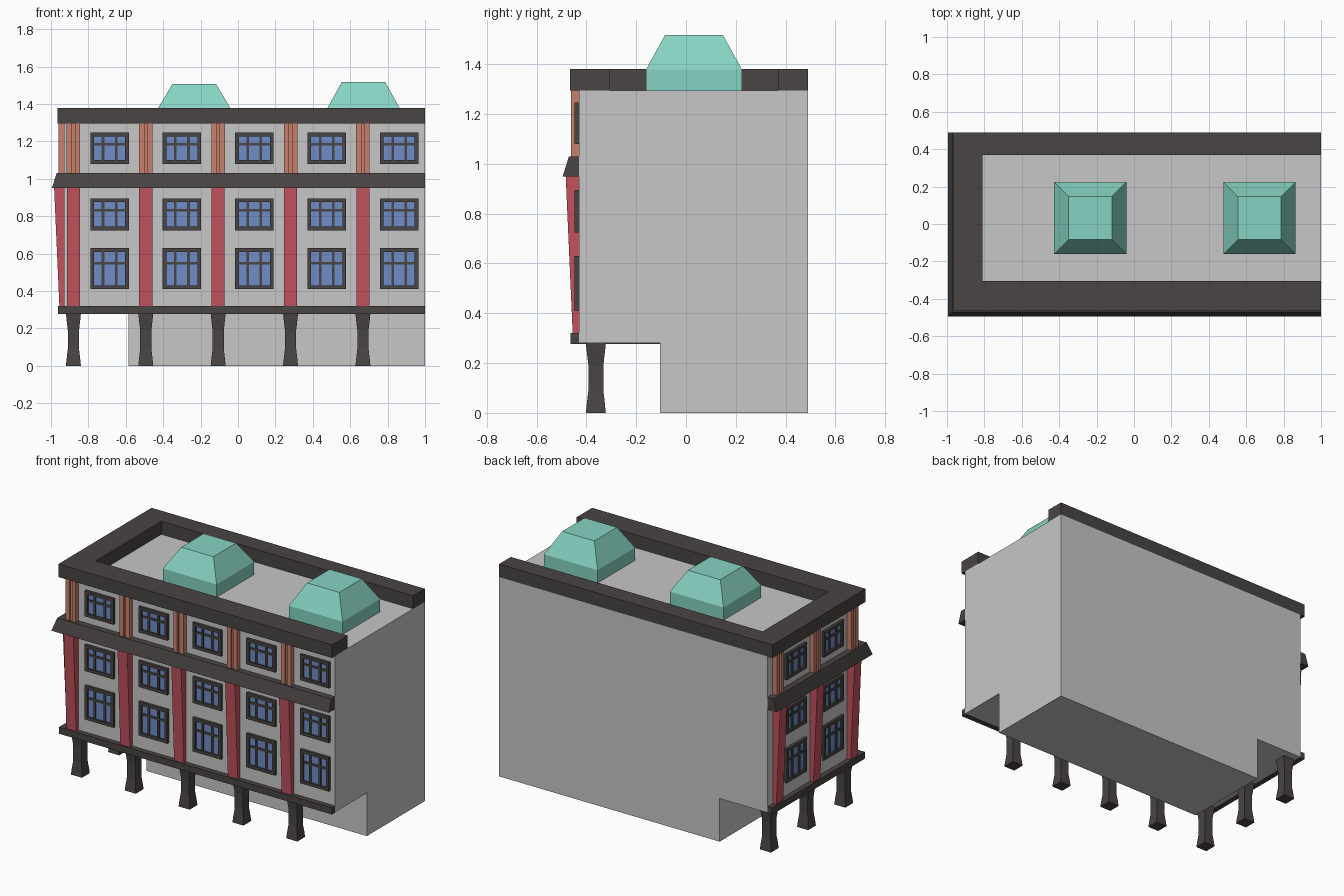
import bpy
import bmesh

if "Cube" in bpy.data.objects:
    bpy.data.objects.remove(bpy.data.objects["Cube"], do_unlink=True)


def material(name, rgb):
    m = bpy.data.materials.new(name)
    m.use_nodes = True
    m.diffuse_color = (*rgb, 1)
    m.node_tree.nodes["Principled BSDF"].inputs["Base Color"].default_value = (*rgb, 1)
    return m


GREY = material("grey_wall", (0.57, 0.57, 0.57))
DARK = material("dark_trim", (0.066, 0.058, 0.056))
RED = material("red_pilaster", (0.54, 0.085, 0.11))
ORANGE = material("orange_pilaster", (0.58, 0.22, 0.15))
BLUE = material("blue_glass", (0.16, 0.27, 0.57))
TEAL = material("teal_skylight", (0.24, 0.65, 0.54))

# Wall planes and main levels
LEFT, RIGHT, FRONT, BACK = -0.93, 1.0, -0.43, 0.49
FLOOR, ROOF = 0.28, 1.295


def loft(bm, rings):
    """Join closed rings of points with sides and cap both ends."""
    loops = [[bm.verts.new(p) for p in ring] for ring in rings]
    n = len(loops[0])
    for a, b in zip(loops, loops[1:]):
        for i in range(n):
            j = (i + 1) % n
            bm.faces.new((a[i], a[j], b[j], b[i]))
    bm.faces.new(loops[0][::-1])
    bm.faces.new(loops[-1])


def finish(name, bm, mat):
    bmesh.ops.recalc_face_normals(bm, faces=bm.faces)
    mesh = bpy.data.meshes.new(name)
    bm.to_mesh(mesh)
    bm.free()
    mesh.materials.append(mat)
    ob = bpy.data.objects.new(name, mesh)
    bpy.context.collection.objects.link(ob)
    return ob


def solid(name, rings, mat):
    bm = bmesh.new()
    loft(bm, rings)
    return finish(name, bm, mat)


def rect(x0, x1, y0, y1, z):
    return [(x0, y0, z), (x1, y0, z), (x1, y1, z), (x0, y1, z)]


def square(x, y, half, z):
    return rect(x - half, x + half, y - half, y + half, z)


# Facade frames: u runs along the wall, d is the distance out of it
def on_front(u, d, z):
    return (u, FRONT - d, z)


def on_side(u, d, z):
    return (LEFT - d, u, z)


def slab(bm, place, u0, u1, z0, z1, d0, d1=None):
    """Block on a facade; d0 and d1 are its depth at the bottom and the top."""
    d1 = d0 if d1 is None else d1
    rings = [[place(u, e, z) for u, e in ((u0, 0), (u0, d), (u1, d), (u1, 0))]
             for z, d in ((z0, d0), (z1, d1))]
    loft(bm, rings)


def cornice(name, profile):
    """Sweep a (depth, height) profile along the front and the side wall."""
    solid(name, [[(RIGHT, FRONT - d, z) for d, z in profile],
                 [(LEFT - d, FRONT - d, z) for d, z in profile],
                 [(LEFT - d, BACK, z) for d, z in profile]], DARK)


# Building mass
solid("upper_floors", [rect(LEFT, RIGHT, FRONT, BACK, z) for z in (FLOOR, ROOF)], GREY)
solid("ground_floor", [rect(-0.585, RIGHT, -0.105, BACK, z) for z in (0, FLOOR)], GREY)

# Roof parapet, open on one end
outline = [(1, -0.465), (-0.965, -0.465), (-0.965, 0.49), (1, 0.49),
           (1, 0.37), (-0.81, 0.37), (-0.81, -0.305), (1, -0.305)]
solid("roof_parapet", [[(x, y, z) for x, y in outline] for z in (ROOF, 1.38)], DARK)

# Horizontal trim
cornice("floor_band", [(0, 0.277), (0.033, 0.277), (0.033, 0.32), (0, 0.32)])
cornice("middle_cornice", [(0, 0.95), (0.065, 0.95), (0.04, 1.03), (0, 1.03)])


# Pilasters
def pilasters(side, place, centres):
    for i, u in enumerate(centres, 1):
        bm = bmesh.new()
        slab(bm, place, u - 0.035, u + 0.035, 0.32, 0.95, 0.025, 0.053)
        finish(f"{side}_lower_pilaster_{i}", bm, RED)
        bm = bmesh.new()
        slab(bm, place, u - 0.036, u - 0.008, 1.03, ROOF, 0.031)
        slab(bm, place, u - 0.008, u + 0.008, 1.03, ROOF, 0.02)
        slab(bm, place, u + 0.008, u + 0.036, 1.03, ROOF, 0.031)
        finish(f"{side}_upper_pilaster_{i}", bm, ORANGE)


# Windows: outer frame, two mullions, one transom and a glass plate
def window(name, place, u, z0, z1):
    half, edge, depth = 0.103, 0.02, 0.017
    bar = z0 + 0.63 * (z1 - z0)
    bm = bmesh.new()
    for s in (-1, 1):
        a, b = sorted((s * half, s * (half - edge)))
        slab(bm, place, u + a, u + b, z0, z1, depth)
        m = u + s * 0.035
        slab(bm, place, m - 0.007, m + 0.007, z0 + edge, z1 - edge, 0.012)
    inner = half - edge
    slab(bm, place, u - inner, u + inner, z0, z0 + edge, depth)
    slab(bm, place, u - inner, u + inner, z1 - edge, z1, depth)
    slab(bm, place, u - inner, u + inner, bar - 0.007, bar + 0.007, 0.011)
    finish(name + "_frame", bm, DARK)
    bm = bmesh.new()
    slab(bm, place, u - inner, u + inner, z0 + edge, z1 - edge, 0.005)
    finish(name + "_glass", bm, BLUE)


STEP = 0.387
front_axes = [-0.88 + STEP * i for i in range(5)]
side_axes = [-0.362 + 0.382 * i for i in range(3)]
pilasters("front", on_front, front_axes)
pilasters("side", on_side, side_axes)

rows = [(0.41, 0.63), (0.725, 0.895), (1.08, 1.247)]
for r, (z0, z1) in enumerate(rows, 1):
    for i, u in enumerate(front_axes, 1):
        window(f"front_window_{r}_{i}", on_front, u + STEP / 2, z0, z1)
    for i, u in enumerate(side_axes[:2], 1):
        window(f"side_window_{r}_{i}", on_side, u + STEP / 2, z0, z1)

# Waisted columns under the overhang
spots = [(x, side_axes[0]) for x in front_axes] + [(front_axes[0], y) for y in side_axes[1:]]
shape = [(0.04, 0), (0.036, 0.04), (0.03, 0.09), (0.03, 0.19), (0.037, 0.25), (0.04, FLOOR)]
for i, (x, y) in enumerate(spots, 1):
    solid(f"column_{i}", [square(x, y, h, z) for h, z in shape], DARK)

# Skylights
for i, (x, top) in enumerate(((-0.234, 1.508), (0.671, 1.518)), 1):
    solid(f"skylight_{i}", [square(x, 0.032, h, z) for h, z in
                            ((0.193, ROOF - 0.005), (0.193, 1.378), (0.116, top))], TEAL)
